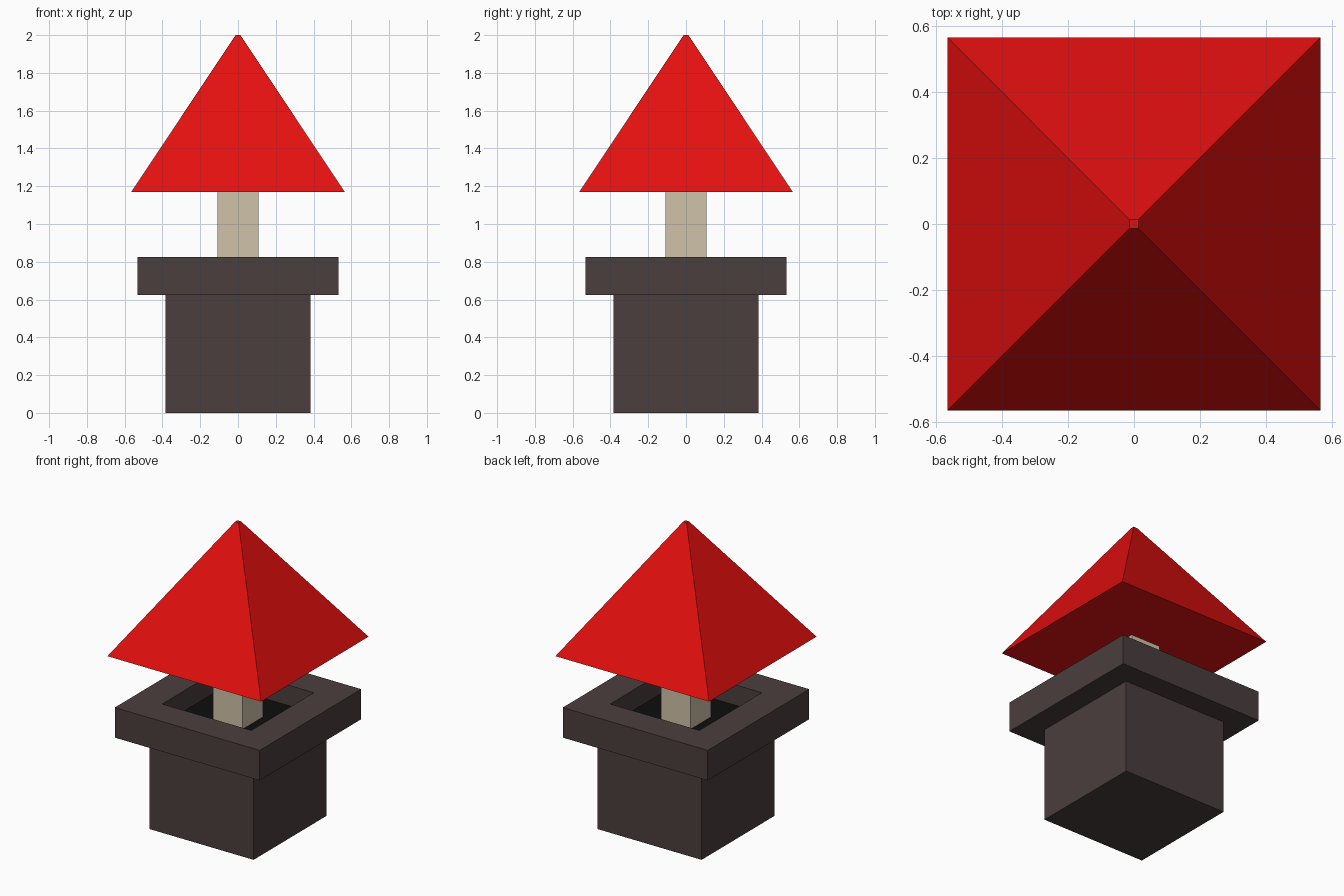
import bpy
import bmesh

if "Cube" in bpy.data.objects:
    bpy.data.objects.remove(bpy.data.objects["Cube"], do_unlink=True)


def make_material(name, srgb):
    linear = [((c / 255 + 0.055) / 1.055) ** 2.4 for c in srgb]
    mat = bpy.data.materials.new(name)
    mat.use_nodes = True
    mat.diffuse_color = (*linear, 1)
    bsdf = mat.node_tree.nodes["Principled BSDF"]
    bsdf.inputs["Base Color"].default_value = (*linear, 1)
    bsdf.inputs["Roughness"].default_value = 0.9
    return mat


def square_stack(name, rings, mat, cap_mat=None):
    """Closed solid from square sections (half width, height), capped at both ends."""
    bm = bmesh.new()
    loops = [[bm.verts.new((x * half, y * half, z))
              for x, y in ((-1, -1), (1, -1), (1, 1), (-1, 1))]
             for half, z in rings]
    for low, high in zip(loops, loops[1:]):
        for i in range(4):
            j = (i + 1) % 4
            bm.faces.new((low[i], low[j], high[j], high[i]))
    bm.faces.new(loops[0][::-1])
    cap = bm.faces.new(loops[-1])
    mesh = bpy.data.meshes.new(name)
    mesh.materials.append(mat)
    if cap_mat:
        mesh.materials.append(cap_mat)
        cap.material_index = 1
    bmesh.ops.recalc_face_normals(bm, faces=bm.faces[:])
    bm.to_mesh(mesh)
    bm.free()
    obj = bpy.data.objects.new(name, mesh)
    bpy.context.collection.objects.link(obj)
    return obj


pot_brown = make_material("dark brown clay", (74, 62, 61))
soil_black = make_material("black soil", (13, 13, 13))
trunk_beige = make_material("beige trunk", (208, 194, 168))
crown_red = make_material("bright red", (228, 15, 15))

SOIL_Z, RIM_Z, TOP_Z, CROWN_Z = 0.69, 0.625, 0.825, 1.17

# Pot: body, overhanging rim, then down into the recess with soil as its floor
square_stack("pot", [(0.383, 0), (0.383, RIM_Z), (0.533, RIM_Z), (0.533, TOP_Z),
                     (0.328, TOP_Z), (0.328, SOIL_Z)], pot_brown, soil_black)

# Trunk standing in the soil
square_stack("trunk", [(0.109, SOIL_Z), (0.109, CROWN_Z)], trunk_beige)

# Pyramid crown with a tiny flat tip
square_stack("crown", [(0.565, CROWN_Z), (0.013, 2.0)], crown_red)
